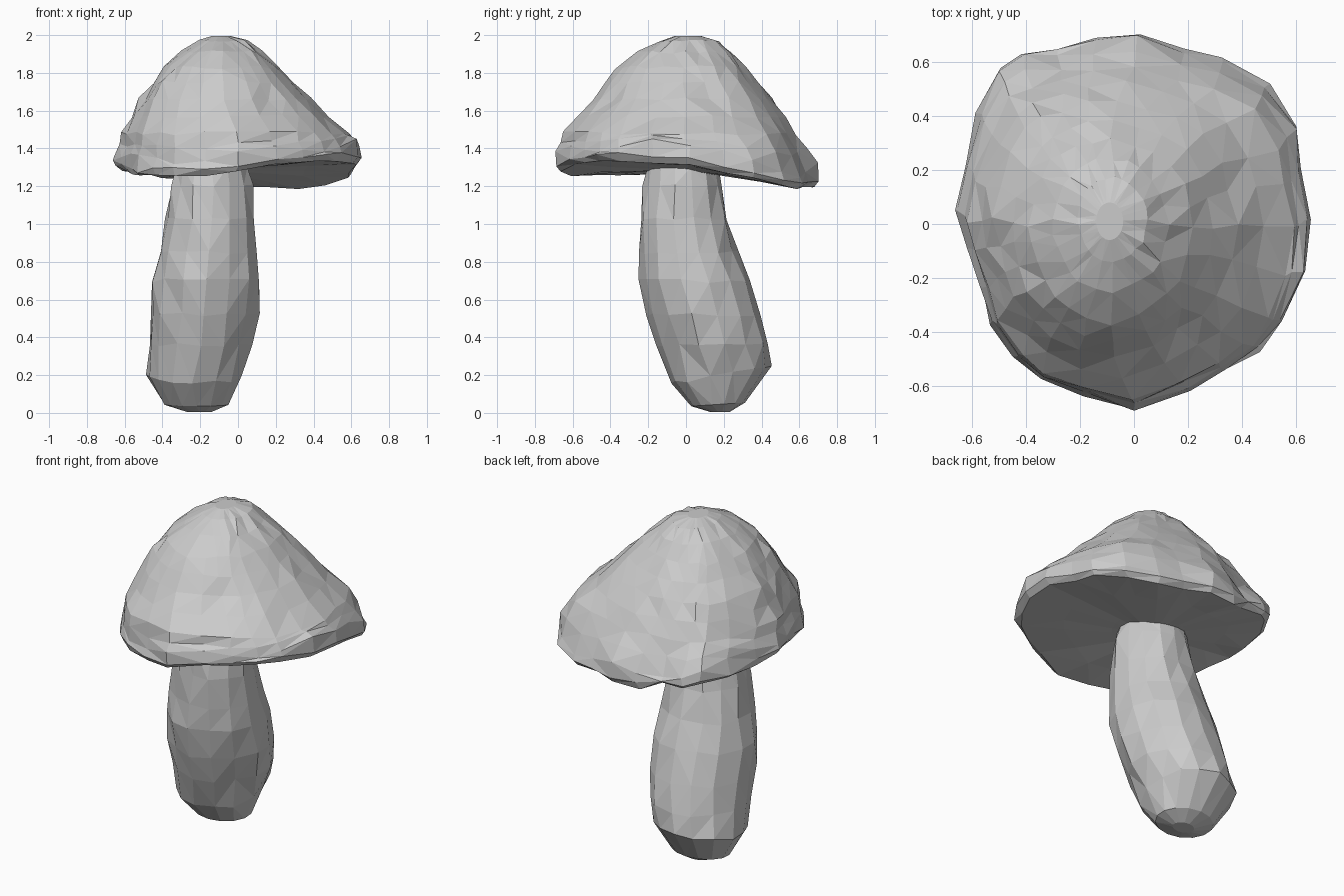
import bpy, bmesh, math, random
from mathutils import Vector

if "Cube" in bpy.data.objects:
    bpy.data.objects.remove(bpy.data.objects["Cube"])

random.seed(4)


def loft(name, rings, jitter):
    """Skin closed rings from bottom to top, cap both ends, add a faceted hand-cut look."""
    bm = bmesh.new()
    rows = []
    for r, ring in enumerate(rings):
        width = max(p[0] for p in ring) - min(p[0] for p in ring)
        j = min(jitter, width * .022) if 1 < r < len(rings) - 1 else 0
        rows.append([bm.verts.new(Vector(p) + Vector([random.uniform(-j, j) for _ in range(3)]))
                     for p in ring])
    n = len(rows[0])
    for a, b in zip(rows, rows[1:]):
        for i in range(n):
            k = (i + 1) % n
            bm.faces.new((a[i], a[k], b[k], b[i]))
    for row in (rows[0], rows[-1]):
        c = bm.verts.new(sum((v.co for v in row), Vector()) / n)
        for i in range(n):
            bm.faces.new((row[i], row[(i + 1) % n], c))
    bmesh.ops.triangulate(bm, faces=bm.faces[:], quad_method='SHORT_EDGE')
    bmesh.ops.recalc_face_normals(bm, faces=bm.faces[:])
    mesh = bpy.data.meshes.new(name)
    bm.to_mesh(mesh)
    bm.free()
    obj = bpy.data.objects.new(name, mesh)
    bpy.context.collection.objects.link(obj)
    return obj


def fit(u, v, z, x0, x1, y0, y1):
    """Map a unit outline point into the given x and y extents."""
    return ((x0 + x1) / 2 + u * (x1 - x0) / 2, (y0 + y1) / 2 + v * (y1 - y0) / 2, z)


def rounded(u, v, f):
    """Blend a unit outline point toward the unit circle."""
    k = 1 - f + f / math.hypot(u, v)
    return u * k, v * k


# Cap: wavy rim (x, y, z of the lower edge), then tapering rings up to the crown
rim = [(.655, .02, 1.32), (.61, .2, 1.28), (.605, .36, 1.24), (.5, .52, 1.21), (.33, .61, 1.19),
       (.18, .64, 1.19), (.02, .70, 1.2), (-.15, .69, 1.2), (-.28, .64, 1.23), (-.42, .63, 1.24),
       (-.5, .58, 1.26), (-.58, .42, 1.27), (-.63, .22, 1.29), (-.66, .05, 1.31),
       (-.62, -.08, 1.29), (-.57, -.23, 1.26), (-.53, -.37, 1.25), (-.44, -.5, 1.26),
       (-.35, -.58, 1.26), (-.18, -.64, 1.26), (0, -.695, 1.27), (.2, -.61, 1.31),
       (.34, -.54, 1.32), (.46, -.47, 1.33), (.55, -.36, 1.34), (.63, -.17, 1.33)]
unit = [(x / .657, y / .698) for x, y, z in rim]
lip = [.085 + .03 * math.sin(i * 1.3) for i in range(len(rim))]
levels = [(1.48, -.61, .59, -.65, .58), (1.57, -.565, .48, -.57, .52), (1.66, -.52, .38, -.49, .455),
          (1.75, -.455, .29, -.43, .385), (1.83, -.39, .215, -.37, .31), (1.91, -.30, .13, -.25, .24),
          (1.97, -.21, .05, -.14, .17), (1.995, -.14, -.04, -.06, .08)]
crown = [[fit(*rounded(u, v, .2 + .1 * k), *lv) for u, v in unit] for k, lv in enumerate(levels)]
under = [[(x * f - .14 * (1 - f), y * f, z * f + 1.285 * (1 - f)) for x, y, z in rim]
         for f in (.3, .65, .96)]
edge = [[(x, y, z + .03) for x, y, z in rim],
        [(x * .985, y * .985, z + h) for (x, y, z), h in zip(rim, lip)]]
shoulder = [[tuple(a * .5 + b * .5 for a, b in zip(p, q)) for p, q in zip(edge[1], crown[0])]]
loft("mushroom_cap", under + edge + shoulder + crown, .010)

# Stem: leaning, bulging rings with rounded foot (z, x min, x max, y min, y max)
stem = [(.005, -.27, -.14, .13, .23), (.045, -.39, -.05, .03, .31), (.20, -.48, .01, -.08, .45),
        (.36, -.47, .07, -.145, .43), (.52, -.46, .105, -.20, .395), (.70, -.455, .12, -.24, .335),
        (.85, -.42, .10, -.235, .27), (1.03, -.38, .085, -.235, .22), (1.2, -.35, .075, -.22, .185),
        (1.30, -.33, .05, -.20, .17)]
angles = [math.tau * (i + .5) / 14 for i in range(14)]
# The foot is cut on a slant, rising toward the back
rings = [[fit(1.02 * math.cos(a), 1.02 * math.sin(a), z + .05 * math.sin(a) * max(0, 1 - abs(z - .18) * 6),
              *ext) for a in angles] for z, *ext in stem]
loft("mushroom_stem", rings, .014)
